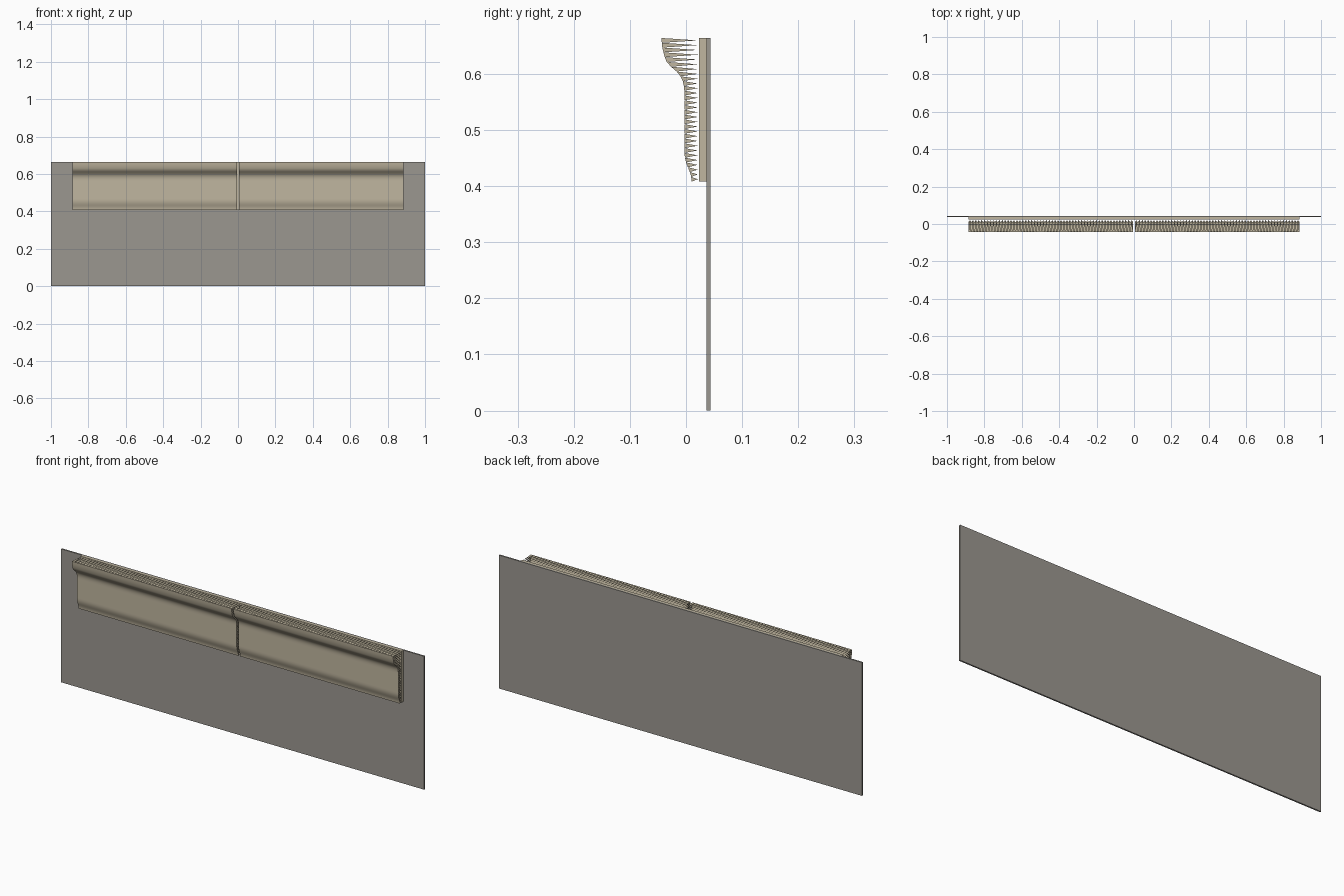
import bpy, bmesh

if "Cube" in bpy.data.objects:
    bpy.data.objects.remove(bpy.data.objects["Cube"])

def material(name, rgb):
    m = bpy.data.materials.new(name)
    m.diffuse_color = (*rgb, 1)
    m.use_nodes = True
    m.node_tree.nodes["Principled BSDF"].inputs["Base Color"].default_value = m.diffuse_color
    return m

TAN = material("warm tan", (0.53, 0.47, 0.35))
GREY = material("wall grey", (0.33, 0.31, 0.28))

def box(name, x, y0, y1, z0, z1, mat):
    bpy.ops.mesh.primitive_cube_add(size=1, location=(0, (y0 + y1) / 2, (z0 + z1) / 2))
    o = bpy.context.object
    o.name = name
    o.scale = (2 * x, y1 - y0, z1 - z0)
    bpy.ops.object.transform_apply(location=False, rotation=False, scale=True)
    o.data.materials.append(mat)

# wall and backing board
box("wall_panel", 1.0, 0.0365, 0.044, 0, 0.664, GREY)
box("backing_board", 0.885, 0.0235, 0.0365, 0.408, 0.664, TAN)

# moulding profile: (z, y) from bottom to top
PROFILE = [(0.408, 0.010), (0.420, 0.009), (0.432, 0.004), (0.445, -0.001), (0.458, -0.003),
           (0.575, -0.003), (0.588, -0.006), (0.600, -0.012), (0.609, -0.022), (0.618, -0.033),
           (0.630, -0.038), (0.645, -0.042), (0.664, -0.044)]
BACK = 0.021

def depth(z):
    for (z0, y0), (z1, y1) in zip(PROFILE, PROFILE[1:]):
        if z <= z1 + 1e-6:
            return y0 + (y1 - y0) * (z - z0) / (z1 - z0)
    return PROFILE[-1][1]

def moulding(name, x0, x1, nx=56, nz=30):
    bm = bmesh.new()
    grid = []
    for j in range(nz + 1):
        z = 0.408 + 0.256 * j / nz
        grid.append([bm.verts.new((x0 + (x1 - x0) * i / nx, depth(z), z)) for i in range(nx + 1)])
    # front sheet
    for a, b in zip(grid, grid[1:]):
        for i in range(nx):
            bm.faces.new((a[i], a[i + 1], b[i + 1], b[i]))
    # pointed teeth running back from every edge
    left, right = [r[0] for r in grid], [r[-1] for r in grid]
    for edge in (grid[0][::-1], grid[-1], left, right[::-1]):
        for a, b in zip(edge, edge[1:]):
            # separate base vertices keep the rim crisp
            tip = (a.co + b.co) / 2
            tip.y = BACK
            bm.faces.new([bm.verts.new(p) for p in (a.co, b.co, tip)])
    me = bpy.data.meshes.new(name)
    bm.to_mesh(me)
    bm.free()
    o = bpy.data.objects.new(name, me)
    bpy.context.collection.objects.link(o)
    me.materials.append(TAN)
    bpy.ops.object.select_all(action='DESELECT')
    o.select_set(True)
    bpy.context.view_layer.objects.active = o
    bpy.ops.object.shade_smooth_by_angle(angle=0.7)

moulding("left_moulding", -0.885, -0.005)
moulding("right_moulding", 0.005, 0.885)
